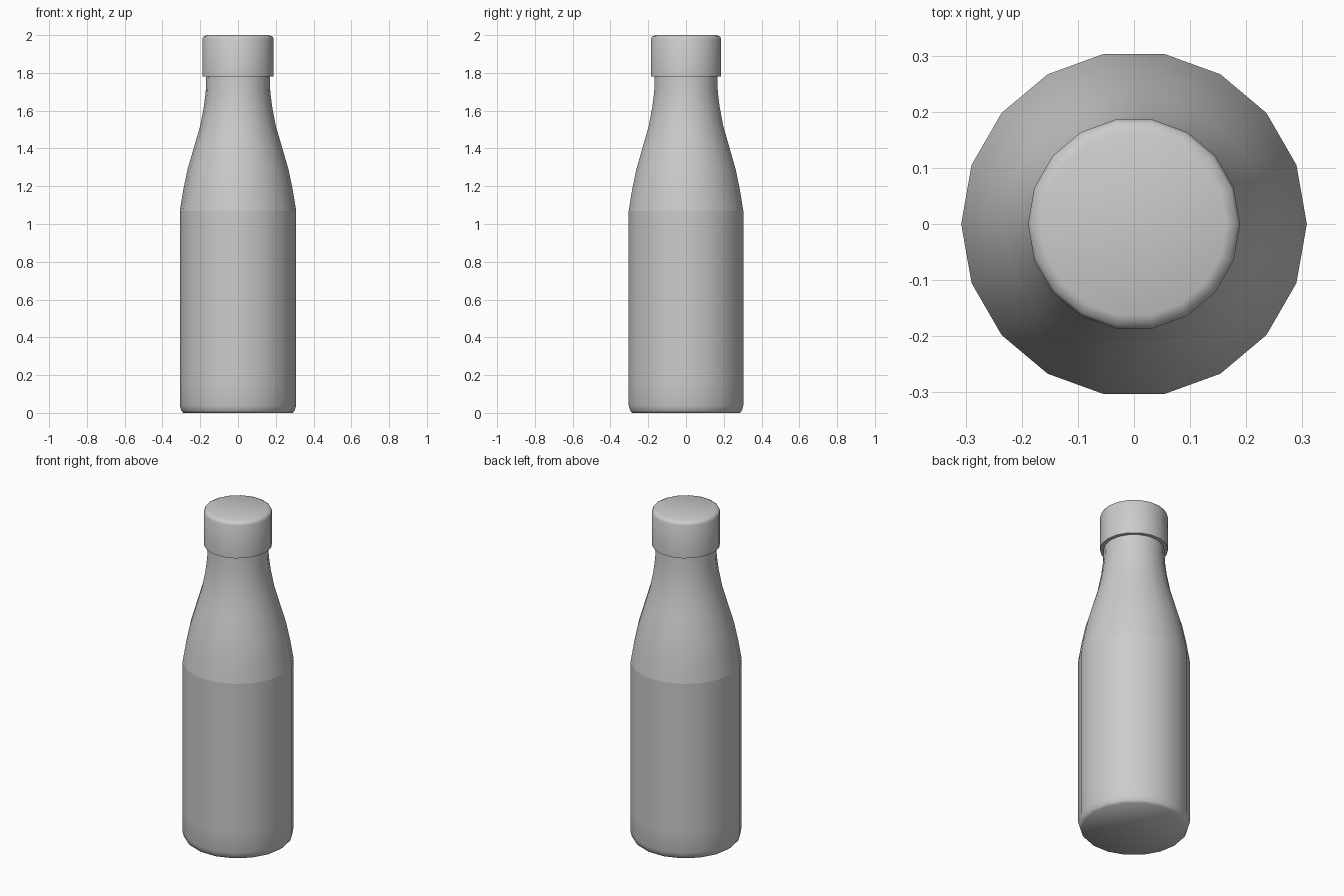
import bpy, bmesh
from math import sin, cos, tau, radians

if "Cube" in bpy.data.objects:
    bpy.data.objects.remove(bpy.data.objects["Cube"])

SIDES = 18


def lathe(name, profile, cap_start=False, cap_end=False, sharp_rings=()):
    """Revolve (radius, z) points around the z axis."""
    bm = bmesh.new()
    rings = [[bm.verts.new((r * cos(tau * i / SIDES), r * sin(tau * i / SIDES), z))
              for i in range(SIDES)] for r, z in profile]
    for a, b in zip(rings, rings[1:]):
        for i in range(SIDES):
            j = (i + 1) % SIDES
            bm.faces.new((a[i], a[j], b[j], b[i]))
    if cap_start:
        bm.faces.new(rings[0][::-1])
    if cap_end:
        bm.faces.new(rings[-1])
    bm.normal_update()
    for f in bm.faces:
        f.smooth = True
    for e in bm.edges:
        on_seam = any(all(abs(v.co.z - z) < 1e-4 for v in e.verts) for z in sharp_rings)
        if on_seam or (len(e.link_faces) == 2 and e.calc_face_angle() > radians(55)):
            e.smooth = False
    mesh = bpy.data.meshes.new(name)
    bm.to_mesh(mesh)
    bm.free()
    obj = bpy.data.objects.new(name, mesh)
    bpy.context.collection.objects.link(obj)
    return obj


# Bottle: rounded base, straight body, tapering shoulder and neck
lathe("bottle_body", [
    (0.290, 0.0), (0.300, 0.012), (0.308, 0.04), (0.308, 0.17), (0.308, 1.07),
    (0.290, 1.18), (0.267, 1.29), (0.232, 1.41), (0.200, 1.52),
    (0.181, 1.62), (0.171, 1.70), (0.168, 1.78)],
    cap_start=True, sharp_rings=(1.07,))

# Cap: underside lip, straight wall, bevelled top
lathe("cap", [
    (0.168, 1.78), (0.189, 1.78), (0.189, 1.98), (0.183, 1.992), (0.165, 2.0)],
    cap_end=True)
